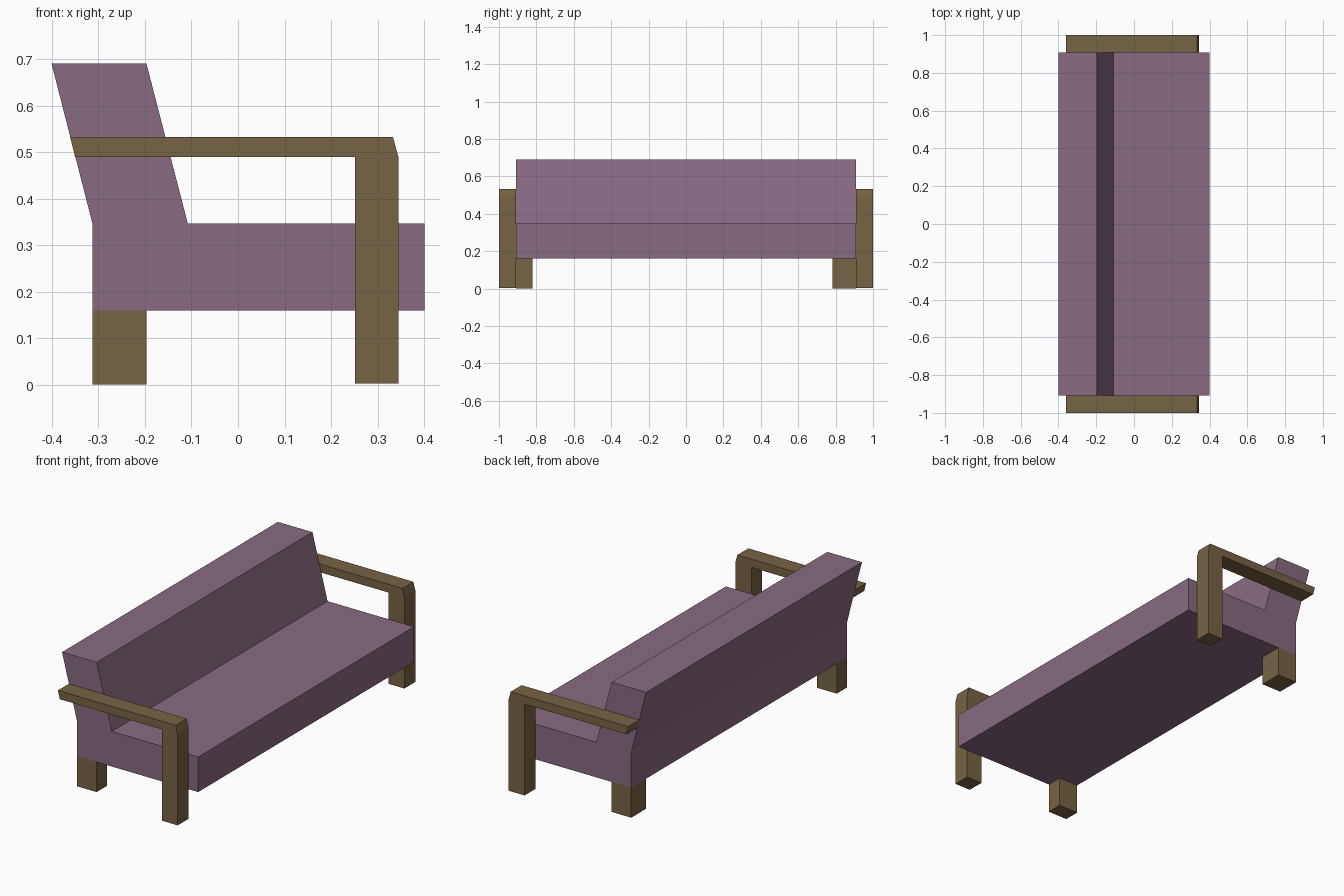
import bpy

if "Cube" in bpy.data.objects:
    bpy.data.objects.remove(bpy.data.objects["Cube"])


def material(name, rgb):
    mat = bpy.data.materials.new(name)
    mat.diffuse_color = (*rgb, 1.0)
    mat.use_nodes = True
    mat.node_tree.nodes["Principled BSDF"].inputs["Base Color"].default_value = mat.diffuse_color
    return mat


def extrude_profile(name, profile, y0, y1, mat):
    """Solid made from an (x, z) profile, counter-clockwise seen from -y."""
    n = len(profile)
    verts = [(x, y, z) for y in (y0, y1) for x, z in profile]
    faces = [tuple(range(n)), tuple(reversed(range(n, 2 * n)))]
    for i in range(n):
        j = (i + 1) % n
        faces.append((i, i + n, j + n, j))
    mesh = bpy.data.meshes.new(name)
    mesh.from_pydata(verts, [], faces)
    mesh.materials.append(mat)
    obj = bpy.data.objects.new(name, mesh)
    bpy.context.collection.objects.link(obj)
    return obj


fabric = material("purple_fabric", (0.25, 0.145, 0.222))
wood = material("brown_wood", (0.185, 0.125, 0.058))

HALF = 0.908  # half length of the upholstery

# Seat and leaning backrest in one upholstered body
body = [(-0.313, 0.16), (0.401, 0.16), (0.401, 0.347), (-0.108, 0.347),
        (-0.197, 0.691), (-0.401, 0.691), (-0.313, 0.347)]
extrude_profile("seat_and_back", body, -HALF, HALF, fabric)

# Armrest with front post, slanted back end and trimmed front corner
arm = [(0.251, 0.003), (0.345, 0.003), (0.345, 0.489), (0.333, 0.533),
       (-0.361, 0.533), (-0.350, 0.489), (0.251, 0.489)]
for side, y0, y1 in (("left", -1.0, -HALF), ("right", HALF, 1.0)):
    extrude_profile(f"armrest_{side}", arm, y0, y1, wood)

# Short back legs, the right one a little wider
leg = [(-0.313, 0.0), (-0.197, 0.0), (-0.197, 0.16), (-0.313, 0.16)]
for side, y0, y1 in (("left", -HALF, -0.822), ("right", 0.783, HALF)):
    extrude_profile(f"back_leg_{side}", leg, y0, y1, wood)
